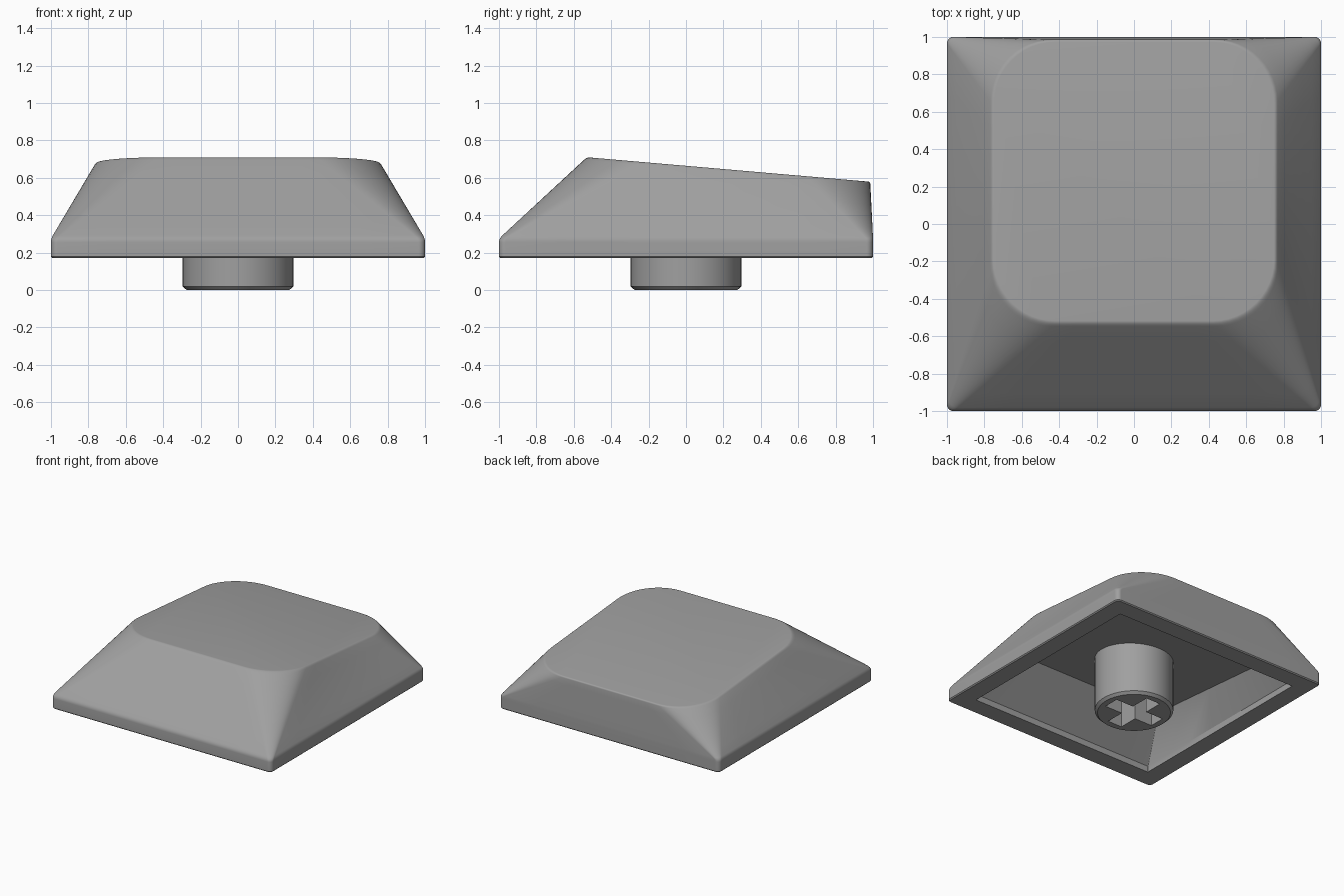
import bpy, bmesh, math
from mathutils import Vector

if "Cube" in bpy.data.objects:
    bpy.data.objects.remove(bpy.data.objects["Cube"])

CORNER, EDGE = 12, 6  # points per corner arc, extra points per straight side

# Dark grey plastic
plastic = bpy.data.materials.new("dark_grey_plastic")
plastic.diffuse_color = (0.35, 0.35, 0.35, 1)
plastic.use_nodes = True
plastic.node_tree.nodes["Principled BSDF"].inputs["Base Color"].default_value = plastic.diffuse_color


def new_object(name, bm):
    bmesh.ops.recalc_face_normals(bm, faces=bm.faces[:])
    mesh = bpy.data.meshes.new(name)
    bm.to_mesh(mesh)
    bm.free()
    mesh.materials.append(plastic)
    obj = bpy.data.objects.new(name, mesh)
    bpy.context.collection.objects.link(obj)
    return obj


def activate(obj):
    bpy.ops.object.select_all(action='DESELECT')
    obj.select_set(True)
    bpy.context.view_layer.objects.active = obj


def ring(hx, y0, y1, r, height):
    """Rounded rectangle; height is a function of y."""
    arcs = []
    for sx, cy, a0 in ((1, y1 - r, 0), (-1, y1 - r, 90), (-1, y0 + r, 180), (1, y0 + r, 270)):
        arc = []
        for i in range(CORNER + 1):
            a = math.radians(a0 + 90 * i / CORNER)
            arc.append(Vector((sx * (hx - r) + r * math.cos(a), cy + r * math.sin(a), 0)))
        arcs.append(arc)
    pts = []
    for k, arc in enumerate(arcs):
        pts += arc
        nxt = arcs[(k + 1) % 4][0]
        pts += [arc[-1].lerp(nxt, j / (EDGE + 1)) for j in range(1, EDGE + 1)]
    return [Vector((p.x, p.y, height(p.y))) for p in pts]


def mix(a, b, t):
    return [p.lerp(q, t) for p, q in zip(a, b)]


def fillet(a, corner, b):
    """Rings rounding off the corner between rings a and b, both included."""
    return [mix(mix(a, corner, t), mix(corner, b, t), t) for t in (0, 0.25, 0.5, 0.75, 1)]


def skin(bm, rings):
    loops = [[bm.verts.new(p) for p in pts] for pts in rings]
    n = len(loops[0])
    for a, b in zip(loops, loops[1:]):
        for i in range(n):
            j = (i + 1) % n
            bm.faces.new((a[i], a[j], b[j], b[i]))
    bm.faces.new(loops[0])
    bm.faces.new(loops[-1])


def top_z(y):
    return 0.71 - 0.0866 * (y + 0.53)


def ceiling_z(y):
    return 0.50 - 0.0866 * (y + 0.55)


def level(z):
    return lambda y: z


# Hollow cap: cavity ceiling, lip, rim, skirt, sloping walls, tilted top
skirt = ring(1, -1, 1, 0.035, level(0.275))
skirt_low = ring(1, -1, 1, 0.035, level(0.255))
top = ring(0.76, -0.53, 0.985, 0.34, top_z)
top_in = ring(0.748, -0.518, 0.973, 0.328, top_z)
bm = bmesh.new()
skin(bm, [
    ring(0.70, -0.55, 0.83, 0.005, ceiling_z),
    ring(0.845, -0.845, 0.845, 0.005, level(0.22)),
    ring(0.845, -0.845, 0.845, 0.005, level(0.17)),
    ring(0.992, -0.992, 0.992, 0.03, level(0.17)),
    ring(1, -1, 1, 0.035, level(0.178)),
    *fillet(skirt_low, skirt, mix(skirt, top, 0.04)),
    *[mix(skirt, top, t) for t in (0.2, 0.4, 0.6, 0.8)],
    *fillet(mix(skirt, top, 0.965), top, top_in),
])
cap = new_object("keycap_shell", bm)

# Round stem with a chamfered lower end
SEG = 64
bm = bmesh.new()
skin(bm, [[Vector((r * math.cos(2 * math.pi * i / SEG), r * math.sin(2 * math.pi * i / SEG), z))
           for i in range(SEG)] for r, z in ((0.275, 0), (0.296, 0.02), (0.296, 0.49))])
stem = new_object("stem", bm)

# Cross-shaped socket cut into the stem
L, W = 0.225, 0.065
quarter = [(L, -W), (L, W), (W, W)]
cross = []
for k in range(4):
    c, s = round(math.cos(k * math.pi / 2)), round(math.sin(k * math.pi / 2))
    cross += [(c * x - s * y, s * x + c * y) for x, y in quarter]
bm = bmesh.new()
skin(bm, [[Vector((x, y, z)) for x, y in cross] for z in (-0.1, 0.40)])
cutter = new_object("socket_cutter", bm)
cutter.hide_render = True

cut = stem.modifiers.new("socket", 'BOOLEAN')
cut.operation = 'DIFFERENCE'
cut.object = cutter
cut.solver = 'EXACT'
activate(stem)
bpy.ops.object.modifier_apply(modifier=cut.name)
bpy.data.objects.remove(cutter, do_unlink=True)

for obj in (cap, stem):
    activate(obj)
    bpy.ops.object.shade_smooth_by_angle(angle=math.radians(30))
